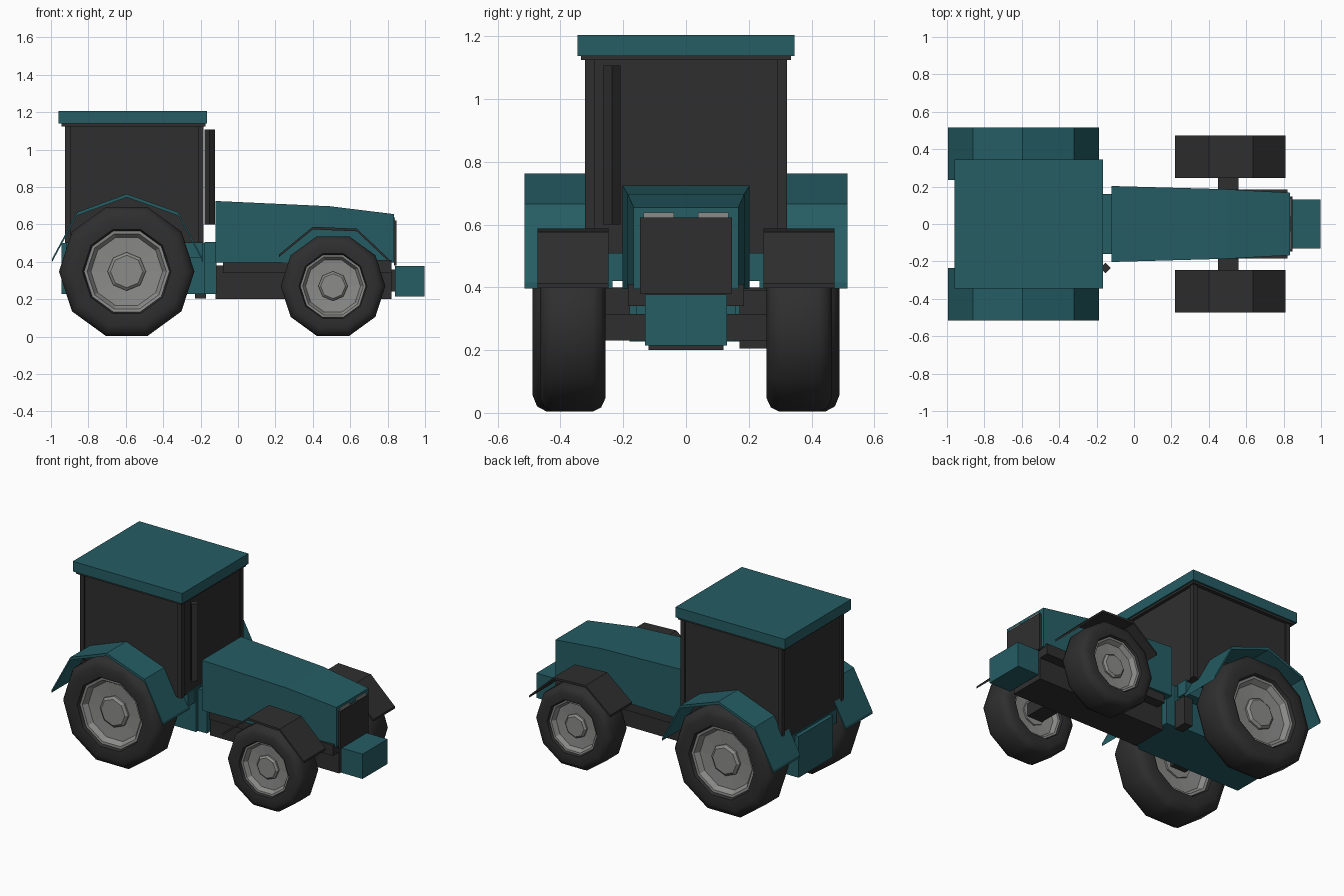
import bpy, bmesh, math

cube = bpy.data.objects.get("Cube")
if cube:
    bpy.data.objects.remove(cube, do_unlink=True)


def material(name, rgb):
    m = bpy.data.materials.new(name)
    m.use_nodes = True
    m.diffuse_color = (*rgb, 1)
    bsdf = m.node_tree.nodes["Principled BSDF"]
    bsdf.inputs["Base Color"].default_value = (*rgb, 1)
    bsdf.inputs["Roughness"].default_value = 0.8
    return m


TEAL = material("teal paint", (0.018, 0.11, 0.127))
DARK = material("dark grey", (0.028, 0.028, 0.028))
GREY = material("wheel grey", (0.26, 0.26, 0.255))


def finish(name, bm, mat, smooth=False):
    bmesh.ops.recalc_face_normals(bm, faces=bm.faces)
    mesh = bpy.data.meshes.new(name)
    bm.to_mesh(mesh)
    bm.free()
    mesh.materials.append(mat)
    ob = bpy.data.objects.new(name, mesh)
    bpy.context.collection.objects.link(ob)
    if smooth:
        bpy.ops.object.select_all(action='DESELECT')
        ob.select_set(True)
        bpy.context.view_layer.objects.active = ob
        bpy.ops.object.shade_smooth_by_angle(angle=math.radians(40))
    return ob


def loft(name, rings, mat, closed=False, smooth=False):
    """Skin a row of equal rings; cap the ends unless the row is closed."""
    bm = bmesh.new()
    vs = [[bm.verts.new(p) for p in ring] for ring in rings]
    n = len(vs[0])
    for i in range(len(vs) if closed else len(vs) - 1):
        a, b = vs[i], vs[(i + 1) % len(vs)]
        for k in range(n):
            bm.faces.new((a[k], a[(k + 1) % n], b[(k + 1) % n], b[k]))
    if not closed:
        bm.faces.new(vs[0])
        bm.faces.new(vs[-1])
    return finish(name, bm, mat, smooth)


def box(name, x, y, z, mat):
    rings = [[(a, y[0], z[0]), (a, y[1], z[0]), (a, y[1], z[1]), (a, y[0], z[1])] for a in x]
    return loft(name, rings, mat)


def ring_at(cx, cz, r, y, sides):
    return [(cx + r * math.cos(t), y, cz + r * math.sin(t))
            for t in (2 * math.pi * k / sides for k in range(sides))]


def wheel(name, cx, cz, R, rim, y0, y1, side):
    mid, half = (y0 + y1) / 2, (y1 - y0) / 2
    # tyre cross-section: radius and half-width fraction, one side then mirrored
    edge = [(rim, 0.8), (rim * 1.04, 0.95), (R * 0.84, 1), (R * 0.95, 0.87), (R, 0.6)]
    prof = edge + [(r, -w) for r, w in reversed(edge)]
    loft(name + "_tyre", [ring_at(cx, cz, r, side * (mid + w * half), 10) for r, w in prof],
         DARK, closed=True, smooth=True)
    # dished rim with a raised hub on both faces
    dish = [(rim * 1.01, 0.8), (rim * 0.93, 0.78), (rim * 0.84, 0.5), (rim * 0.45, 0.45)]
    prof = list(reversed(dish)) + [(r, -w) for r, w in dish]
    loft(name + "_rim", [ring_at(cx, cz, r, side * (mid + w * half), 10) for r, w in prof], GREY)
    hub = [(rim * 0.45, -0.55), (rim * 0.45, 0.55), (rim * 0.38, 0.66)]
    loft(name + "_hub", [ring_at(cx, cz, r, side * (mid + w * half), 8) for r, w in hub], GREY)


def fender(name, path, y0, y1, thick, mat, side):
    """Bent sheet following a path in x and z."""
    outline = path + [(x, z - thick) for x, z in reversed(path)]
    bm = bmesh.new()
    rows = [[bm.verts.new((x, side * y, z)) for x, z in outline] for y in (y0, y1)]
    n, m = len(outline), len(path)
    for k in range(n):
        bm.faces.new((rows[0][k], rows[0][(k + 1) % n], rows[1][(k + 1) % n], rows[1][k]))
    for row in rows:
        for k in range(m - 1):
            bm.faces.new((row[k], row[k + 1], row[n - 2 - k], row[n - 1 - k]))
    finish(name, bm, mat)


# wheels and fenders, both sides
REAR_ARCH = [(-0.995, 0.415), (-0.86, 0.665), (-0.595, 0.763), (-0.32, 0.665), (-0.187, 0.415)]
FRONT_ARCH = [(0.22, 0.44), (0.4, 0.587), (0.635, 0.577), (0.81, 0.412)]
for side, label in ((1, "left"), (-1, "right")):
    wheel(label + "_rear_wheel", -0.595, 0.348, 0.362, 0.228, 0.257, 0.49, side)
    wheel(label + "_front_wheel", 0.508, 0.27, 0.28, 0.175, 0.257, 0.465, side)
    fender(label + "_rear_fender", REAR_ARCH, 0.235, 0.515, 0.018, TEAL, side)
    fender(label + "_front_fender", FRONT_ARCH, 0.247, 0.473, 0.014, DARK, side)

# chassis and axles
box("lower_chassis", (-0.12, 0.82), (-0.12, 0.12), (0.2, 0.38), DARK)
box("upper_chassis", (-0.08, 0.82), (-0.185, 0.185), (0.34, 0.41), DARK)
box("front_axle", (0.45, 0.56), (-0.33, 0.33), (0.23, 0.315), DARK)
box("rear_axle", (-0.65, -0.54), (-0.34, 0.34), (0.3, 0.4), DARK)
box("step_tank", (-0.23, -0.17), (0.17, 0.26), (0.205, 0.39), DARK)

# rear body
box("rear_body", (-0.945, -0.18), (-0.18, 0.18), (0.228, 0.5), TEAL)
box("gearbox", (-0.18, -0.115), (-0.16, 0.16), (0.228, 0.505), TEAL)
box("cab_floor", (-0.92, -0.187), (-0.25, 0.25), (0.42, 0.51), TEAL)

# hood, tapering to the nose
sections = [(-0.12, 0.203, 0.725), (0.49, 0.186, 0.697), (0.833, 0.167, 0.655)]
loft("hood", [[(x, -w, 0.395), (x, w, 0.395), (x, w, z), (x, -w, z)] for x, w, z in sections], TEAL)
box("grille", (0.833, 0.848), (-0.147, 0.147), (0.38, 0.622), DARK)
for side, label in ((1, "left"), (-1, "right")):
    box(label + "_headlight", (0.833, 0.84), sorted((side * 0.038, side * 0.135)), (0.6, 0.638), GREY)
box("front_weight", (0.84, 0.997), (-0.13, 0.13), (0.215, 0.378), TEAL)
box("weight_bracket", (0.8, 0.845), (-0.1, 0.1), (0.24, 0.36), DARK)

# cab with corner pillars and roof
box("cab", (-0.915, -0.195), (-0.312, 0.312), (0.5, 1.13), DARK)
for x in (-0.925, -0.215):
    for y in (-0.322, 0.292):
        box("cab_pillar", (x, x + 0.03), (y, y + 0.03), (0.5, 1.13), DARK)
box("roof_lining", (-0.945, -0.175), (-0.335, 0.335), (1.124, 1.14), DARK)
box("roof", (-0.96, -0.165), (-0.345, 0.345), (1.138, 1.205), TEAL)

# exhaust stack, a square tube turned on its corner
loft("exhaust", [[(-0.152 + 0.028 * a, -0.236 + 0.028 * b, z)
                  for a, b in ((1, 0), (0, 1), (-1, 0), (0, -1))] for z in (0.6, 1.107)], DARK)
